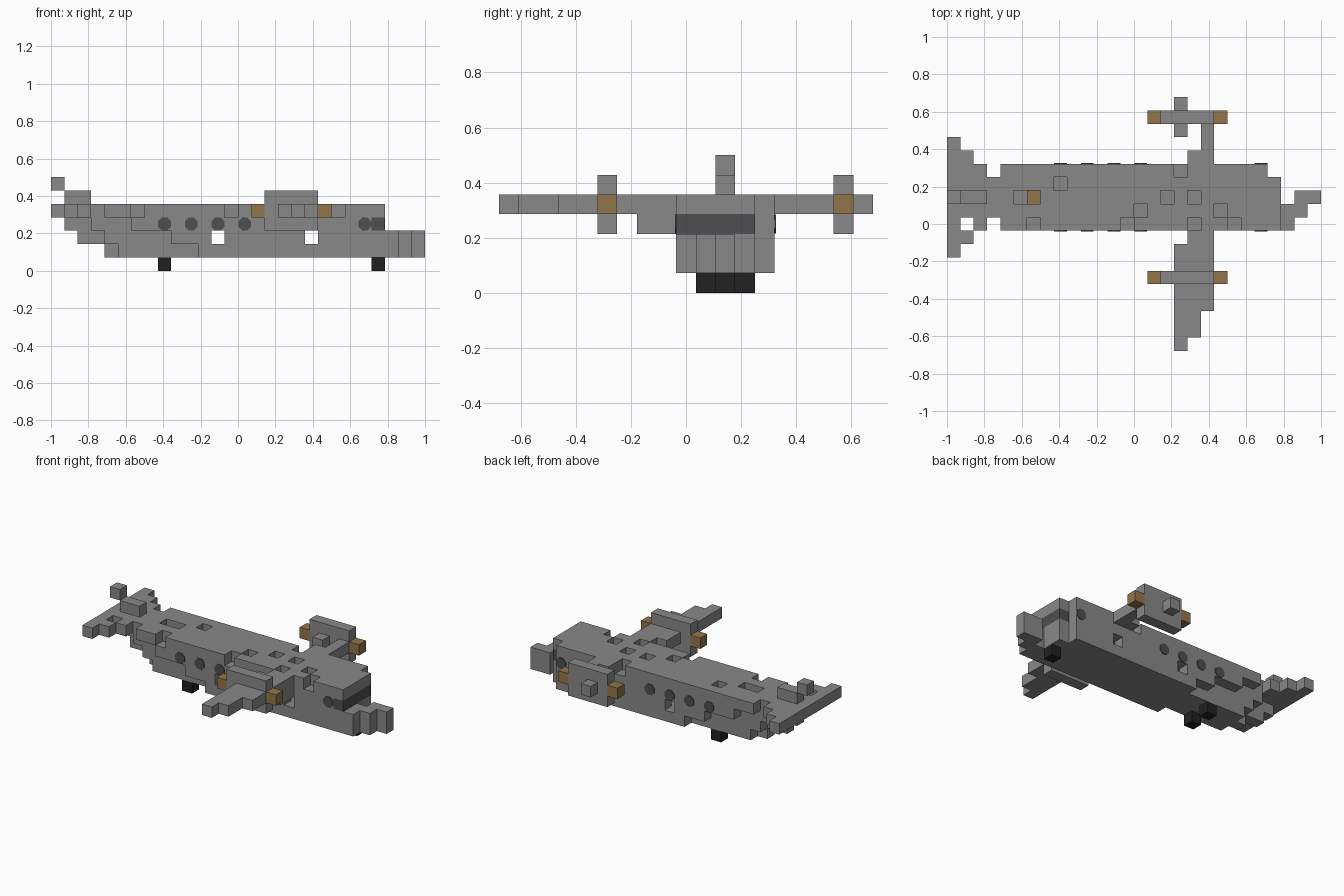
import bpy, bmesh, math
from itertools import product
from mathutils import Vector, Matrix

cube = bpy.data.objects.get("Cube")
if cube:
    bpy.data.objects.remove(cube)

C = 2 / 28                                   # edge of one block
ORIGIN = Vector((-1, -9.5 * C, 0))
SIDES = [Vector(d) for d in ((1, 0, 0), (-1, 0, 0), (0, 1, 0),
                             (0, -1, 0), (0, 0, 1), (0, 0, -1))]


def material(name, r, g, b):
    m = bpy.data.materials.new(name)
    m.use_nodes = True
    m.diffuse_color = (r, g, b, 1)
    m.node_tree.nodes["Principled BSDF"].inputs["Base Color"].default_value = (r, g, b, 1)
    return m


GREY = material("hull grey", 0.25, 0.25, 0.25)
GLASS = material("dark glass", 0.077, 0.077, 0.083)
BLACK = material("tyre black", 0.015, 0.015, 0.015)
BROWN = material("propeller brown", 0.287, 0.178, 0.069)


def finish(name, bm, mat):
    bmesh.ops.remove_doubles(bm, verts=bm.verts, dist=0.0001)
    me = bpy.data.meshes.new(name)
    bm.to_mesh(me)
    bm.free()
    me.materials.append(mat)
    obj = bpy.data.objects.new(name, me)
    bpy.context.scene.collection.objects.link(obj)
    return obj


def box(i, j, k):
    """Set of blocks; each argument is an index or an inclusive pair."""
    spans = [(a, a) if isinstance(a, int) else a for a in (i, j, k)]
    return set(product(*(range(a, b + 1) for a, b in spans)))


def blocks(name, cells, mat):
    """Mesh the outer skin of a set of blocks."""
    bm = bmesh.new()
    for c in cells:
        centre = ORIGIN + (Vector(c) + Vector((.5, .5, .5))) * C
        for d in SIDES:
            if tuple(int(v) for v in Vector(c) + d) in cells:
                continue
            u = Vector((d.y, d.z, d.x))
            v = d.cross(u)
            quad = [centre + (d + u * s + v * t) * C / 2
                    for s, t in ((-1, -1), (1, -1), (1, 1), (-1, 1))]
            bm.faces.new([bm.verts.new(p) for p in quad])
    return finish(name, bm, mat)


# Fuselage: each layer tapers to the tail in steps of half-width
MID = 11
hull = set()
tapers = {1: (4, 5, 11), 2: (2, 4, 9), 3: (1, 3, 6), 4: (3, 3, 4)}
for layer, starts in tapers.items():
    for half, start in enumerate(starts):
        hull |= box((start, 23), (MID - half, MID + half), layer)
hull |= box(24, (9, 12), (1, 2)) | box(24, (9, 12), 4)
windshield = box(24, (9, 12), 3)

# Hollow cabin, then openings in the roof and the walls
solid = hull | windshield
cabin = {c for c in solid
         if all(tuple(int(v) for v in Vector(c) + d) in solid for d in SIDES)}
hull -= cabin
roof_holes = ((5, 11), (6, 11), (6, 9), (8, 12), (13, 9), (14, 10),
              (16, 11), (17, 13), (18, 9), (18, 11), (20, 10), (21, 9))
for i, j in roof_holes:
    hull.discard((i, j, 4))
for i, j in product((12, 19), (9, 13)):
    hull.discard((i, j, 2))
blocks("fuselage", hull, GREY)
blocks("windshield", windshield, GLASS)
blocks("cabin_crate", box(6, 11, 3), BROWN)

# Nose wall, stepping diagonally to the tip
nose = box(25, (9, 10), (1, 2)) | box(26, (10, 11), (1, 2)) | box(27, 11, (1, 2))
blocks("nose", nose, GREY)

# Tail plane and fin
tail = box(0, (7, 15), 4) | box(1, (8, 14), 4) | box(2, (9, 13), 4)
tail.discard((1, 9, 4))
blocks("tailplane", tail, GREY)
blocks("tail_fin", box((1, 2), 11, 5) | box(0, 11, 6), GREY)

# Front wing, tapering outward, with a root fairing below
wing = (box((18, 19), 8, 4) | box((17, 19), (3, 7), 4) | box((17, 18), (1, 2), 4)
        | box(17, 0, 4) | box((18, 19), (7, 8), 3))
blocks("front_wing", wing, GREY)

# Rear wing, only a narrow spar and stubs
blocks("rear_wing", box((18, 19), 14, 4) | box(19, (15, 16), 4)
       | box(17, 16, 4) | box(17, 18, 4), GREY)

# Engines with a propeller block at each end
for side, j in (("front", 5), ("rear", 17)):
    blocks(side + "_engine", box((16, 19), j, (3, 5)), GREY)
    for end, i in (("left", 20), ("right", 15)):
        blocks(f"{side}_{end}_propeller", box(i, j, 4), BROWN)

# Wheels
blocks("nose_wheel", box(24, 11, 0), BLACK)
for side, j in (("front", 10), ("rear", 12)):
    blocks(side + "_main_wheel", box(8, j, 0), BLACK)

# Rounded cabin windows as thin plates on both walls
for side, j, sign in (("front", 9, -1), ("rear", 14, 1)):
    for n, i in enumerate((8, 10, 12, 14, 23)):
        bm = bmesh.new()
        spot = ORIGIN + Vector((i + .5, j, 3.5)) * C + Vector((0, sign * .002, 0))
        place = (Matrix.Translation(spot) @ Matrix.Rotation(math.pi / 2, 4, "X")
                 @ Matrix.Rotation(math.pi / 8, 4, "Z"))
        bmesh.ops.create_cone(bm, cap_ends=True, segments=8, radius1=C * .52,
                              radius2=C * .52, depth=.006, matrix=place)
        finish(f"{side}_window_{n + 1}", bm, GLASS)
